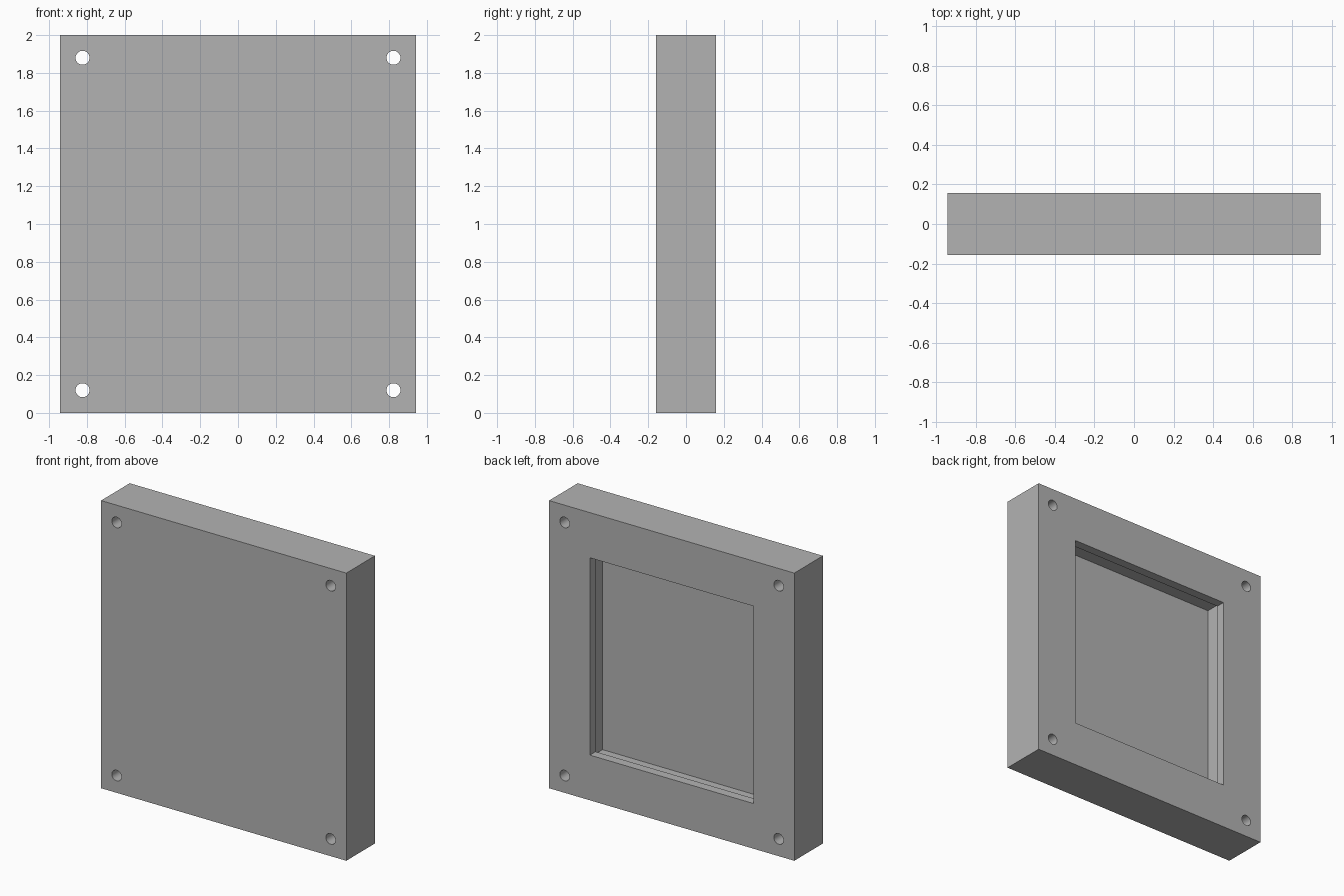
import bpy
import math

cube = bpy.data.objects.get("Cube")
if cube:
    bpy.data.objects.remove(cube, do_unlink=True)

# Overall size
W, D, H = 1.886, 0.315, 2.0
BACK = D / 2
BORDER = 0.314       # frame width around the rear opening
LIP = 0.063          # thickness of the rear lip
DEPTH = 0.252        # full depth of the cavity
UNDERCUT = 0.079     # how far the cavity reaches behind the lip
HOLE_X, HOLE_Z, HOLE_R = 0.823, 0.88, 0.037

grey = bpy.data.materials.new("plain grey")
grey.use_nodes = True
colour = (0.45, 0.45, 0.45, 1)
grey.diffuse_color = colour
grey.node_tree.nodes["Principled BSDF"].inputs["Base Color"].default_value = colour


def box(name, size, y):
    bpy.ops.mesh.primitive_cube_add(size=1, location=(0, y, H / 2))
    ob = bpy.context.object
    ob.name = name
    ob.scale = size
    bpy.ops.object.transform_apply(location=False, rotation=False, scale=True)
    ob.data.materials.append(grey)
    return ob


def cut(target, cutter):
    cutter.hide_render = True
    mod = target.modifiers.new("cut", "BOOLEAN")
    mod.operation = "DIFFERENCE"
    mod.solver = "EXACT"
    mod.object = cutter
    bpy.ops.object.select_all(action="DESELECT")
    bpy.context.view_layer.objects.active = target
    target.select_set(True)
    bpy.ops.object.modifier_apply(modifier=mod.name)
    bpy.data.objects.remove(cutter, do_unlink=True)


# Solid housing
housing = box("housing", (W, D, H), 0)

# Wide cavity hidden behind the lip
open_w, open_h = W - 2 * BORDER, H - 2 * BORDER
cavity = box("cavity_cutter",
             (open_w + 2 * UNDERCUT, DEPTH - LIP, open_h + 2 * UNDERCUT),
             BACK - (DEPTH + LIP) / 2)
cut(housing, cavity)

# Rear opening through the lip into the cavity
cut(housing, box("opening_cutter", (open_w, 0.2, open_h), BACK))

# Screw holes through the four corners
for sx in (-1, 1):
    for sz in (-1, 1):
        bpy.ops.mesh.primitive_cylinder_add(
            vertices=32, radius=HOLE_R, depth=1,
            location=(sx * HOLE_X, 0, H / 2 + sz * HOLE_Z),
            rotation=(math.pi / 2, 0, 0))
        hole = bpy.context.object
        hole.data.materials.append(grey)
        cut(housing, hole)

# Smooth hole walls, sharp edges elsewhere
bpy.ops.object.shade_smooth_by_angle(angle=math.radians(30))
